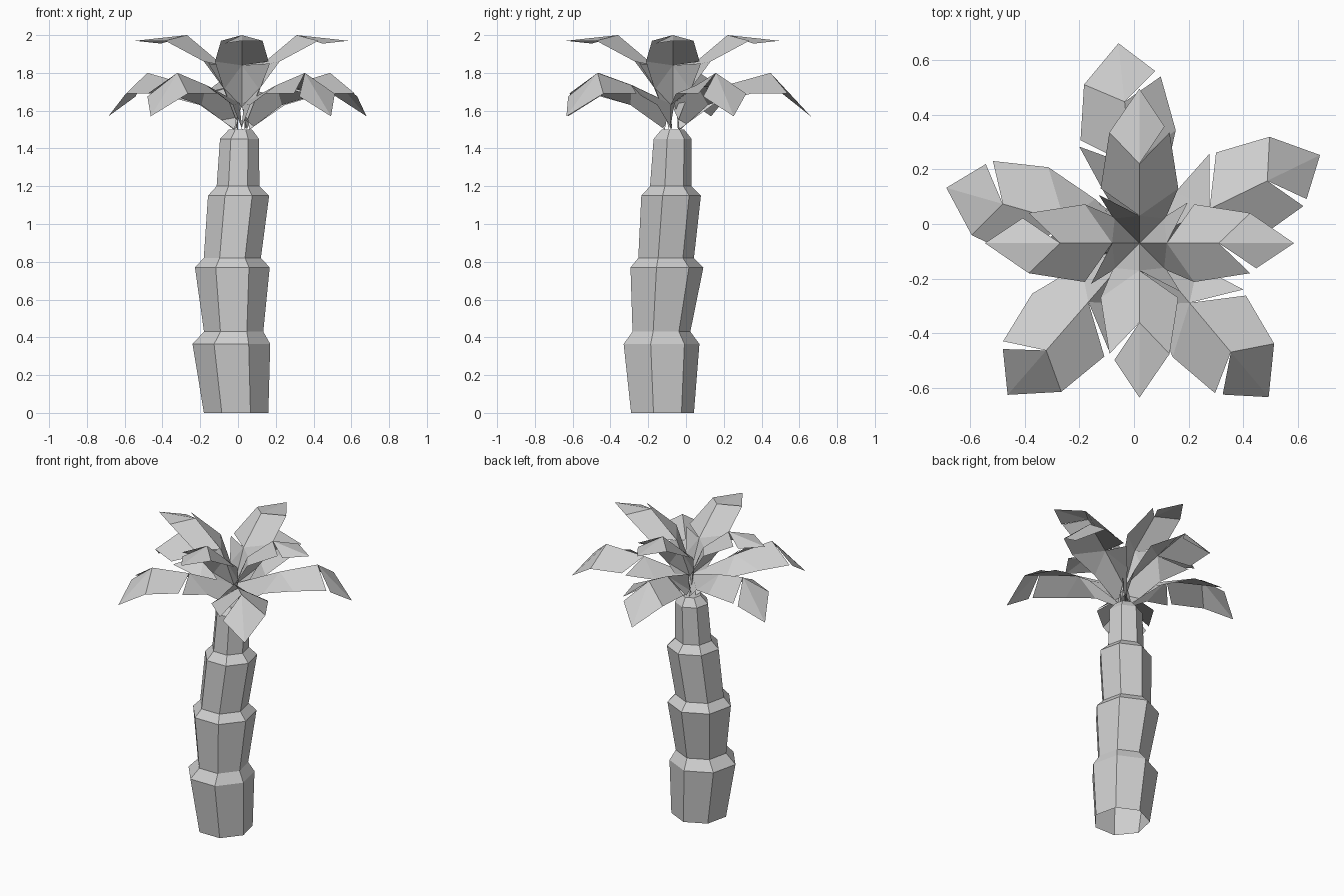
import bpy
import bmesh
from math import sin, cos, pi, radians
from mathutils import Vector

cube = bpy.data.objects.get("Cube")
if cube:
    bpy.data.objects.remove(cube, do_unlink=True)

grey = bpy.data.materials.new("light_grey")
grey.use_nodes = True
COLOUR = (0.62, 0.62, 0.62, 1.0)
grey.diffuse_color = COLOUR
grey.node_tree.nodes["Principled BSDF"].inputs["Base Color"].default_value = COLOUR

CROWN = Vector((0.02, -0.07, 0.0))


def finish(name, bm):
    mesh = bpy.data.meshes.new(name)
    bm.to_mesh(mesh)
    bm.free()
    mesh.materials.append(grey)
    obj = bpy.data.objects.new(name, mesh)
    bpy.context.collection.objects.link(obj)


# Trunk: stacked seven-sided rings as (x, y, z, radius), open at the bottom
def build_trunk():
    rings = [
        (-0.01, -0.133, 0.00, 0.175),
        (-0.035, -0.14, 0.365, 0.211),
        (-0.023, -0.138, 0.43, 0.161),
        (-0.03, -0.111, 0.77, 0.203),
        (-0.03, -0.113, 0.82, 0.155),
        (0.003, -0.087, 1.15, 0.166),
        (0.0, -0.086, 1.20, 0.116),
        (0.008, -0.076, 1.45, 0.106),
        (0.013, -0.073, 1.50, 0.063),
    ]
    sides = 7
    bm = bmesh.new()
    loops = []
    for x, y, z, r in rings:
        loops.append([bm.verts.new((x + r * sin(2 * pi * i / sides),
                                    y + r * cos(2 * pi * i / sides), z))
                      for i in range(sides)])
    for low, high in zip(loops, loops[1:]):
        for i in range(sides):
            j = (i + 1) % sides
            bm.faces.new((low[j], low[i], high[i], high[j]))
    bm.faces.new(reversed(loops[-1]))
    finish("trunk", bm)


# Leaf: folded sheet along a spine, with a slit on each side where sections part
# spine holds (reach, height); edges hold (reach, half width, height)
def build_leaf(name, angle, spine, edges):
    a = radians(angle)
    out, side = Vector((cos(a), sin(a), 0)), Vector((-sin(a), cos(a), 0))
    bm = bmesh.new()

    def vert(reach, across, z):
        return bm.verts.new(CROWN + out * reach + side * across + Vector((0, 0, z)))

    root, knee, bend, tip = [vert(r, 0, z) for r, z in spine]
    left = [vert(r, w, z) for r, w, z in edges]
    right = [vert(r, -w, z) for r, w, z in edges]
    (r1, w1, z1), (r2, w2, z2) = edges[2:]
    left_slit = vert(r1 - 0.023, w1 + 0.007, z1 - 0.01)
    right_slit = vert(r2 + 0.022, 0.018 - w2, z2 - 0.015)

    # stalk and inner section
    bm.faces.new((root, knee, left[1], left[0]))
    bm.faces.new((knee, left_slit, left[1]))
    bm.faces.new((root, right[0], right[1], knee))
    bm.faces.new((knee, right[1], right[2]))
    # middle section
    bm.faces.new((knee, bend, left[3], left[2]))
    bm.faces.new((knee, right[2], right[3], bend))
    # tip section
    bm.faces.new((bend, tip, left[3]))
    bm.faces.new((bend, right_slit, tip))
    finish(name, bm)


build_trunk()

# Upper tier: four raised leaves
for i in range(4):
    build_leaf(f"upper_leaf_{i + 1}", 90 * i,
               [(0.0, 1.62), (0.10, 1.84), (0.29, 2.0), (0.565, 1.97)],
               [(0.03, 0.03, 1.55), (0.09, 0.095, 1.71),
                (0.20, 0.142, 1.86), (0.405, 0.11, 1.97)])

# Lower tier: five drooping leaves
for i, angle in enumerate((26, 96, 164, 229, 310)):
    build_leaf(f"lower_leaf_{i + 1}", angle,
               [(0.02, 1.64), (0.285, 1.735), (0.52, 1.8), (0.735, 1.57)],
               [(0.03, 0.03, 1.5), (0.20, 0.11, 1.63),
                (0.397, 0.175, 1.69), (0.598, 0.141, 1.69)])
